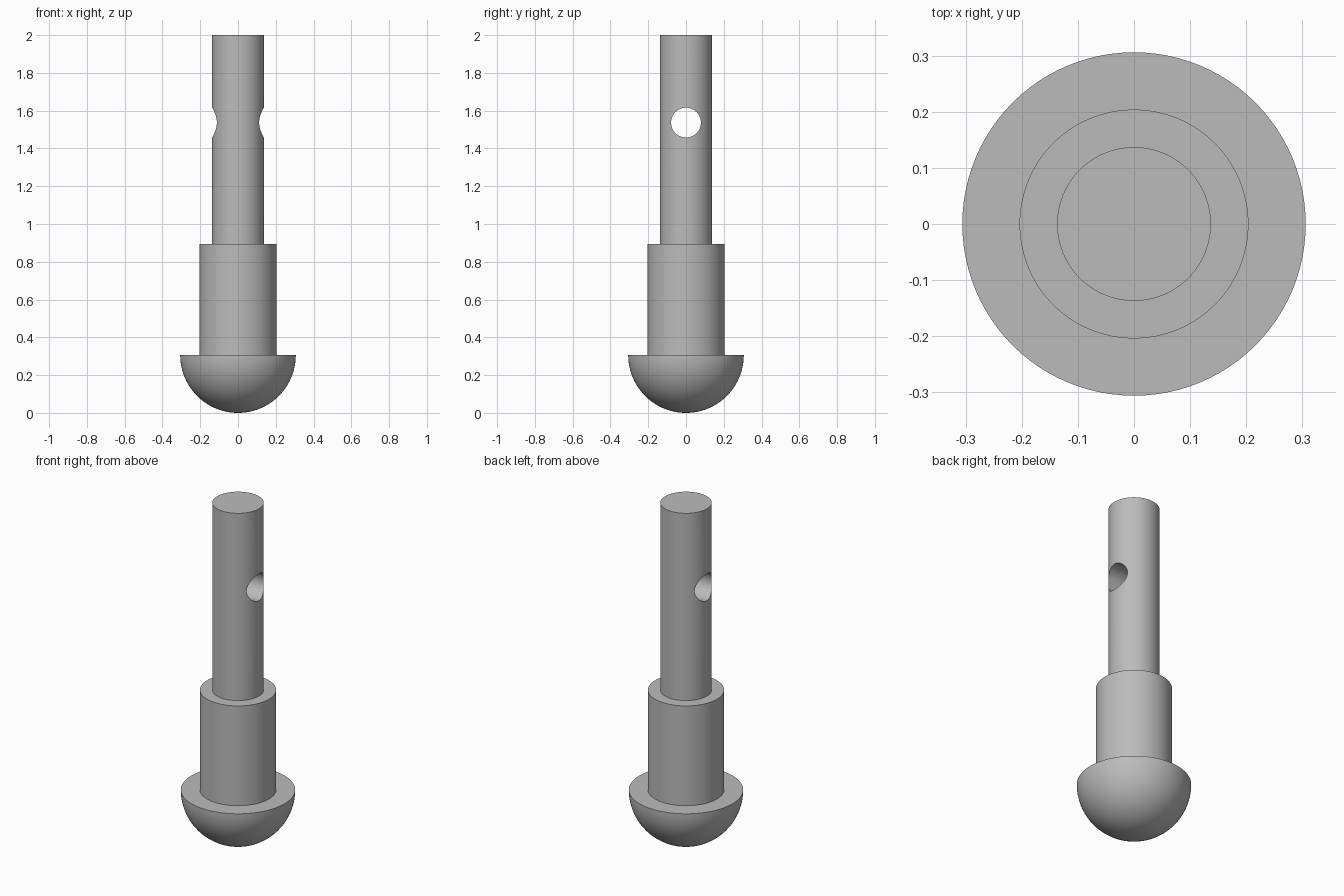
import bpy
import bmesh
from math import pi, sin, cos, radians
from mathutils import Matrix

HEAD_R, COLLAR_R, SHAFT_R = 0.306, 0.204, 0.137
COLLAR_TOP, TOP = 0.895, 2.0
HOLE_R, HOLE_Z = 0.079, 1.537
SEGMENTS, ARC_STEPS = 96, 24

cube = bpy.data.objects.get("Cube")
if cube:
    bpy.data.objects.remove(cube, do_unlink=True)

grey = bpy.data.materials.new("plain_grey")
grey.use_nodes = True
colour = (0.5, 0.5, 0.5, 1)
grey.diffuse_color = colour
grey.node_tree.nodes["Principled BSDF"].inputs["Base Color"].default_value = colour


def add_object(name, bm):
    bmesh.ops.recalc_face_normals(bm, faces=bm.faces)
    mesh = bpy.data.meshes.new(name)
    bm.to_mesh(mesh)
    bm.free()
    mesh.materials.append(grey)
    obj = bpy.data.objects.new(name, mesh)
    bpy.context.collection.objects.link(obj)
    return obj


def lathe(name, profile):
    """Revolve (radius, z) points around the z axis."""
    bm = bmesh.new()
    verts = [bm.verts.new((r, 0, z)) for r, z in profile]
    edges = [bm.edges.new(pair) for pair in zip(verts, verts[1:])]
    bmesh.ops.spin(bm, geom=verts + edges, cent=(0, 0, 0), axis=(0, 0, 1),
                   angle=2 * pi, steps=SEGMENTS, use_merge=True)
    bmesh.ops.remove_doubles(bm, verts=bm.verts, dist=0.0001)
    return add_object(name, bm)


# Domed head, collar and shaft as one stepped solid
angles = [i * pi / 2 / ARC_STEPS for i in range(ARC_STEPS + 1)]
dome = [(HEAD_R * sin(a), HEAD_R * (1 - cos(a))) for a in angles]
steps = [(COLLAR_R, HEAD_R), (COLLAR_R, COLLAR_TOP),
         (SHAFT_R, COLLAR_TOP), (SHAFT_R, TOP), (0, TOP)]
pin = lathe("stepped_pin", dome + steps)

# Cross hole drilled from side to side through the shaft
bm = bmesh.new()
bmesh.ops.create_cone(bm, cap_ends=True, segments=64, radius1=HOLE_R,
                      radius2=HOLE_R, depth=1,
                      matrix=Matrix.Translation((0, 0, HOLE_Z)) @ Matrix.Rotation(pi / 2, 4, 'Y'))
cutter = add_object("hole_cutter", bm)
cutter.hide_render = True

drill = pin.modifiers.new("cross_hole", 'BOOLEAN')
drill.operation = 'DIFFERENCE'
drill.solver = 'EXACT'
drill.object = cutter

bpy.ops.object.select_all(action='DESELECT')
pin.select_set(True)
bpy.context.view_layer.objects.active = pin
bpy.ops.object.modifier_apply(modifier=drill.name)
bpy.data.objects.remove(cutter, do_unlink=True)
bpy.ops.object.shade_smooth_by_angle(angle=radians(30))
